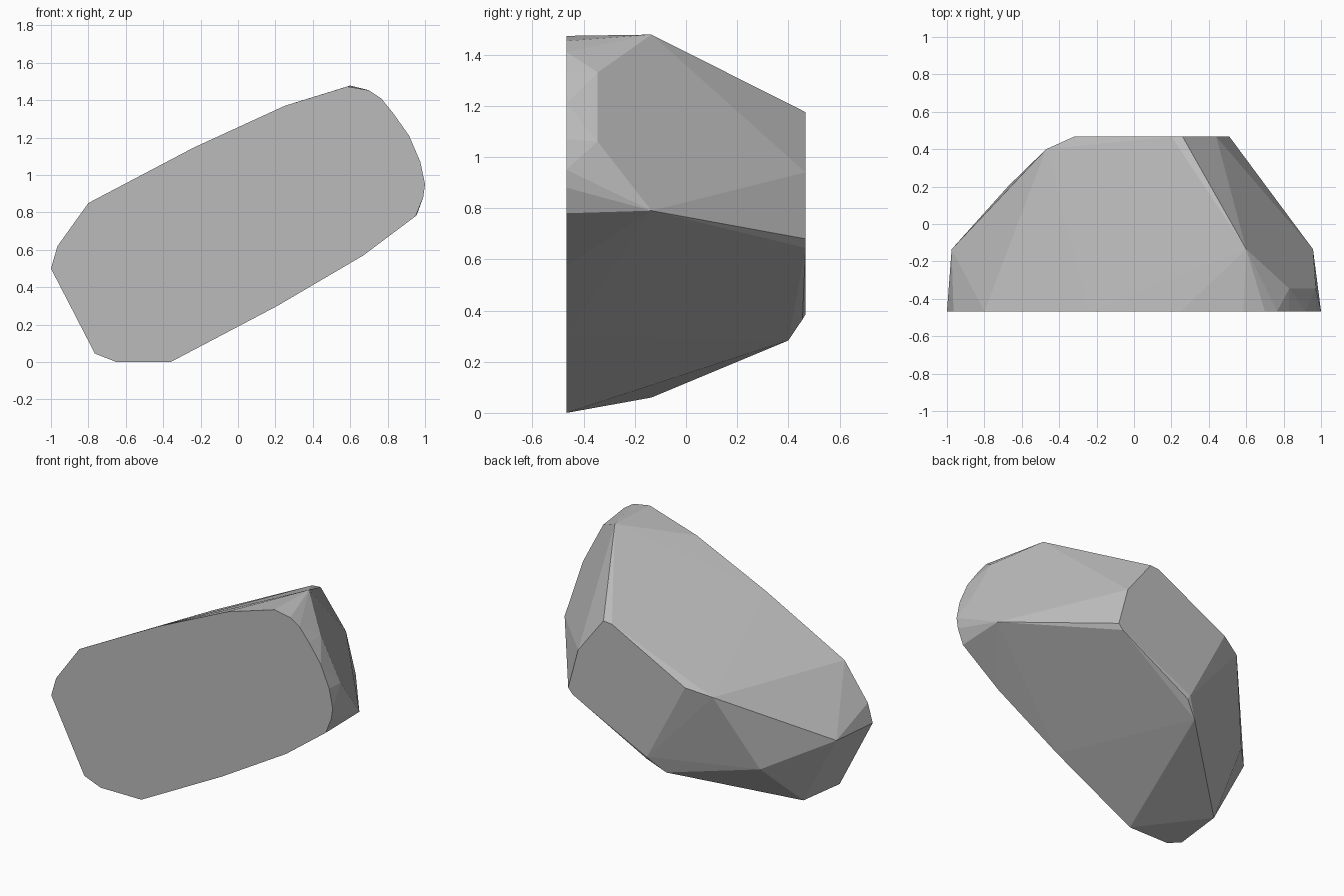
import bpy, bmesh, math

if "Cube" in bpy.data.objects:
    bpy.data.objects.remove(bpy.data.objects["Cube"])

# Cross-sections of the boulder: depth y -> (x, z) points
SECTIONS = {
    # flat front face outline
    -0.467: [(-1, .5), (-.965, .62), (-.80, .85), (-.24, 1.145), (.25, 1.37), (.585, 1.473),
             (.70, 1.453), (.765, 1.41), (.83, 1.33), (.915, 1.21), (.975, 1.07), (1.0, .95),
             (.99, .88), (.95, .78), (.67, .57), (.21, .30), (-.36, 0), (-.65, 0), (-.765, .045)],
    # small bevel on the rounded right end
    -0.345: [(.83, 1.33), (.972, 1.06)],
    # widest corners, behind the front face
    -0.135: [(-.975, .507), (-.74, .06), (.60, 1.478), (.957, .79)],
    # chipped lower left side
    0.205: [(-.67, .37)],
    # chamfer around the back face
    0.40: [(-.47, .853), (-.14, .283)],
    0.455: [(-.04, .365)],
    # flat back face
    0.467: [(.51, .68), (.48, .645), (.44, .94), (.26, 1.175), (.20, 1.17), (-.32, .90), (-.05, .385)],
}


def hull_object(name, sections, material):
    """Wrap the sections in one convex, faceted skin."""
    bm = bmesh.new()
    for y, profile in sections.items():
        for x, z in profile:
            bm.verts.new((x, y, z))
    res = bmesh.ops.convex_hull(bm, input=bm.verts[:])
    loose = {g for g in res["geom_interior"] + res["geom_unused"] if isinstance(g, bmesh.types.BMVert)}
    bmesh.ops.delete(bm, geom=list(loose), context='VERTS')
    bmesh.ops.dissolve_limit(bm, angle_limit=math.radians(0.5), verts=bm.verts[:], edges=bm.edges[:])
    bmesh.ops.recalc_face_normals(bm, faces=bm.faces[:])
    mesh = bpy.data.meshes.new(name)
    bm.to_mesh(mesh)
    bm.free()
    mesh.materials.append(material)
    obj = bpy.data.objects.new(name, mesh)
    bpy.context.collection.objects.link(obj)
    return obj


# Plain stone grey
stone = bpy.data.materials.new("stone_grey")
stone.diffuse_color = (0.5, 0.5, 0.5, 1)
stone.use_nodes = True
stone.node_tree.nodes["Principled BSDF"].inputs["Base Color"].default_value = stone.diffuse_color

hull_object("boulder", SECTIONS, stone)
